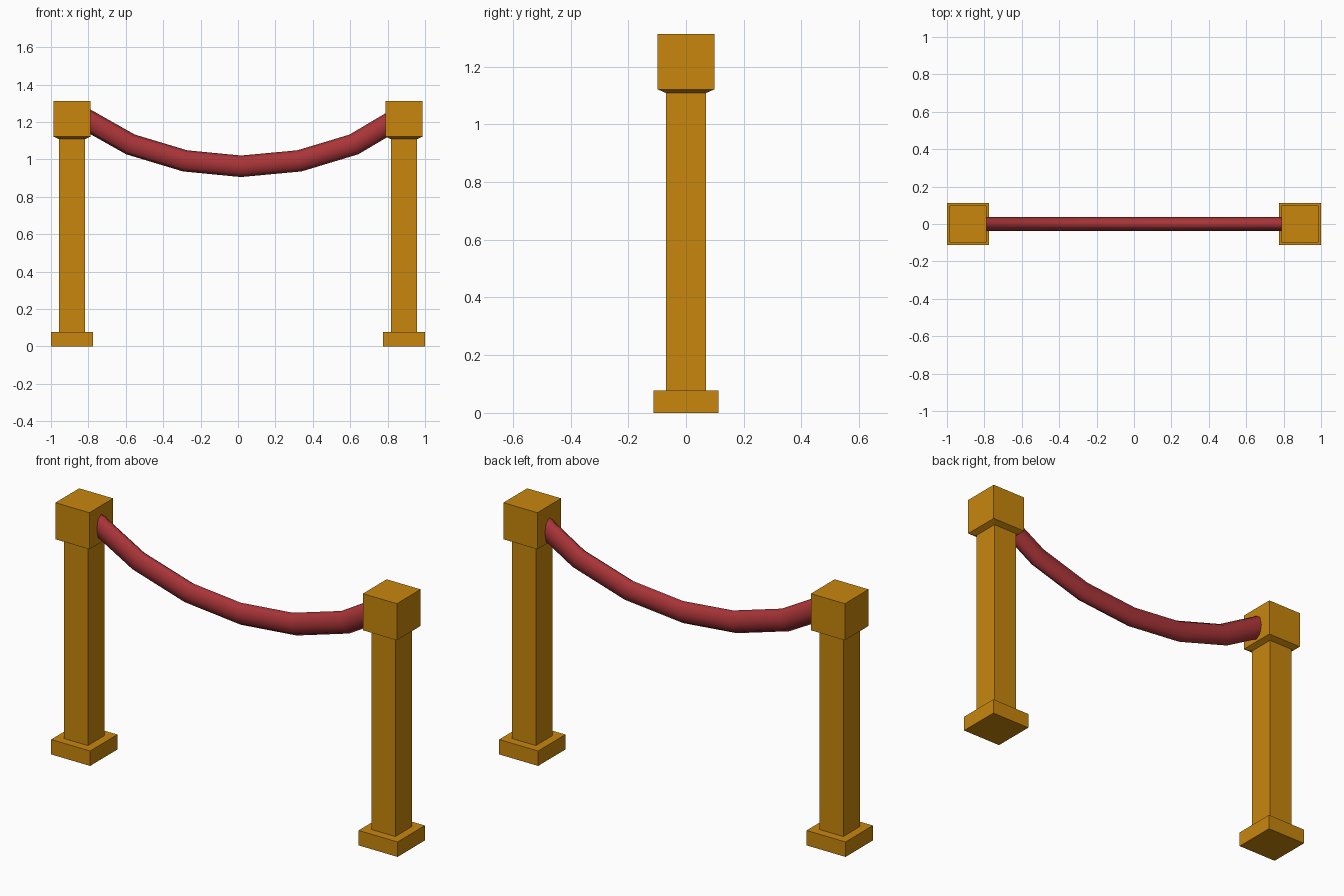
import bpy, bmesh, math
from mathutils import Vector

if "Cube" in bpy.data.objects:
    bpy.data.objects.remove(bpy.data.objects["Cube"])


def material(name, rgb):
    m = bpy.data.materials.new(name)
    m.diffuse_color = (*rgb, 1)
    m.use_nodes = True
    m.node_tree.nodes["Principled BSDF"].inputs["Base Color"].default_value = m.diffuse_color
    return m


GOLD = material("gold_paint", (0.58, 0.24, 0.004))
RED = material("red_rope", (0.40, 0.035, 0.04))


def loft(name, rings, mat, smooth=False):
    """Skin a closed solid through rings of equal point count."""
    bm = bmesh.new()
    loops = [[bm.verts.new(p) for p in ring] for ring in rings]
    n = len(loops[0])
    for a, b in zip(loops, loops[1:]):
        for i in range(n):
            j = (i + 1) % n
            bm.faces.new((a[i], a[j], b[j], b[i])).smooth = smooth
    bm.faces.new(loops[0][::-1])
    bm.faces.new(loops[-1])
    bmesh.ops.recalc_face_normals(bm, faces=bm.faces)
    me = bpy.data.meshes.new(name)
    bm.to_mesh(me)
    bm.free()
    me.materials.append(mat)
    ob = bpy.data.objects.new(name, me)
    bpy.context.collection.objects.link(ob)
    return ob


def square(x, half, z):
    return [(x + sx * half, sy * half, z)
            for sx, sy in ((-1, -1), (1, -1), (1, 1), (-1, 1))]


# Two posts: base plate, shaft, and cap with a tapered underside
for side, x in (("left", -0.8875), ("right", 0.8875)):
    loft(f"{side}_base", [square(x, 0.1125, 0), square(x, 0.1125, 0.078)], GOLD)
    loft(f"{side}_shaft", [square(x, 0.069, 0.078), square(x, 0.069, 1.11)], GOLD)
    loft(f"{side}_cap", [square(x, 0.069, 1.108), square(x, 0.098, 1.121),
                         square(x, 0.098, 1.312)], GOLD)

# Sagging rope: oval octagon swept along a hanging path
path = [Vector((x, 0, z)) for x, z in (
    (-0.85, 1.235), (-0.575, 1.08), (-0.283, 0.992), (0.016, 0.963),
    (0.328, 0.992), (0.62, 1.08), (0.89, 1.24))]
rings = []
for i, p in enumerate(path):
    before = (p - path[i - 1]).normalized() if i else Vector()
    after = (path[i + 1] - p).normalized() if i < len(path) - 1 else Vector()
    t = (before + after).normalized()
    up = Vector((-t.z, 0, t.x))
    rings.append([p + up * 0.0575 * math.cos(a) + Vector((0, 0.037 * math.sin(a), 0))
                  for a in (k * math.tau / 8 for k in range(8))])
loft("rope", rings, RED, smooth=True)
